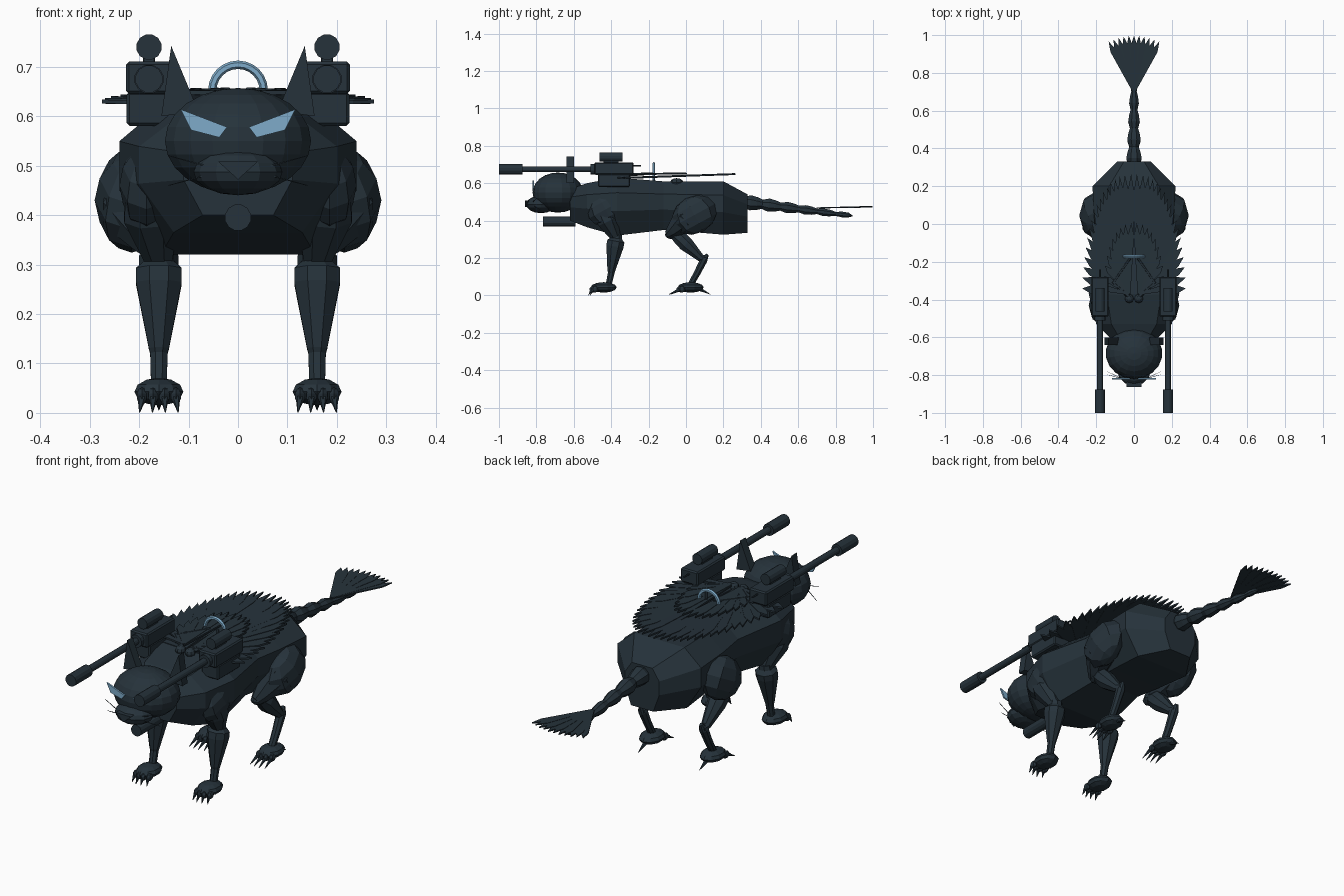
import bpy, bmesh, math
from mathutils import Vector, Matrix

cube = bpy.data.objects.get("Cube")
if cube:
    bpy.data.objects.remove(cube)


def material(name, rgb):
    m = bpy.data.materials.new(name)
    m.use_nodes = True
    m.diffuse_color = (*rgb, 1)
    m.node_tree.nodes["Principled BSDF"].inputs["Base Color"].default_value = (*rgb, 1)
    return m


DARK = material("dark slate", (0.019, 0.032, 0.043))
BLUE = material("pale blue", (0.21, 0.41, 0.59))


def finish(name, bm, mat=DARK):
    bmesh.ops.recalc_face_normals(bm, faces=bm.faces)
    me = bpy.data.meshes.new(name)
    bm.to_mesh(me)
    bm.free()
    me.materials.append(mat)
    ob = bpy.data.objects.new(name, me)
    bpy.context.collection.objects.link(ob)
    return ob


def skin(bm, rings):
    """Join rings of points into a capped solid."""
    loops = [[bm.verts.new(p) for p in ring] for ring in rings]
    n = len(loops[0])
    for a, b in zip(loops, loops[1:]):
        for i in range(n):
            j = (i + 1) % n
            bm.faces.new((a[i], a[j], b[j], b[i]))
    bm.faces.new(loops[0])
    bm.faces.new(loops[-1])


def sweep(name, pts, n=8, mat=DARK):
    """Round solid through (x, y, z, radius) points."""
    bm = bmesh.new()
    rings = []
    for i, (x, y, z, r) in enumerate(pts):
        d = Vector(pts[min(i + 1, len(pts) - 1)][:3]) - Vector(pts[max(i - 1, 0)][:3])
        side = Vector((1, 0, 0)) if abs(d.normalized().x) < 0.8 else Vector((0, 0, 1))
        u = d.cross(side).normalized()
        v = d.cross(u).normalized()
        angles = [math.tau * (k + 0.5) / n for k in range(n)]
        rings.append([Vector((x, y, z)) + r * (u * math.cos(a) + v * math.sin(a)) for a in angles])
    skin(bm, rings)
    return finish(name, bm, mat)


def ball(name, centre, radii, u=12, v=8, tilt=0, mat=DARK):
    bm = bmesh.new()
    m = Matrix.Translation(centre) @ Matrix.Rotation(tilt, 4, "X") @ Matrix.Diagonal((*radii, 1))
    bmesh.ops.create_uvsphere(bm, u_segments=u, v_segments=v, radius=1, matrix=m)
    return finish(name, bm, mat)


def box(name, x, y, z, bevel=0.006):
    bm = bmesh.new()
    mid = [(a + b) / 2 for a, b in (x, y, z)]
    size = [b - a for a, b in (x, y, z)]
    bmesh.ops.create_cube(bm, size=1, matrix=Matrix.Translation(mid) @ Matrix.Diagonal((*size, 1)))
    bmesh.ops.bevel(bm, geom=bm.edges[:], offset=bevel, segments=1, affect="EDGES")
    return finish(name, bm)


def front_plate(name, outline, y0, y1, mat=DARK):
    """Outline in x and z, given depth along y."""
    bm = bmesh.new()
    skin(bm, [[(x, y, z) for x, z in outline] for y in (y0, y1)])
    return finish(name, bm, mat)


def feather(bm, root, tip, width, thick=0.008):
    root, tip = Vector(root), Vector(tip)
    d = tip - root
    w = d.cross(Vector((0, 0, 1))).normalized() * width
    up = Vector((0, 0, thick / 2))
    shape = [root - w * 0.4, root + d * 0.82 - w, tip, root + d * 0.82 + w, root + w * 0.4]
    skin(bm, [[p - up for p in shape], [p + up for p in shape]])


# Torso: faceted cross-sections (y, half width, bottom, top)
sections = [(-0.62, 0.11, 0.40, 0.57), (-0.53, 0.20, 0.365, 0.60), (-0.37, 0.24, 0.32, 0.63),
            (-0.12, 0.19, 0.35, 0.61), (0.02, 0.21, 0.34, 0.61), (0.20, 0.22, 0.325, 0.61),
            (0.33, 0.09, 0.335, 0.54)]
profile = [(0.65, 0), (1, 0.42), (1, 0.74), (0.6, 1), (-0.6, 1), (-1, 0.74), (-1, 0.42), (-0.65, 0)]
bm = bmesh.new()
skin(bm, [[(w * a, y, lo + (hi - lo) * h) for a, h in profile] for y, w, lo, hi in sections])
finish("torso", bm)

# Head
ball("head", (0, -0.685, 0.55), (0.15, 0.135, 0.107), 18, 12)
ball("muzzle", (0, -0.775, 0.487), (0.09, 0.08, 0.047), 12, 8)
front_plate("nose", [(-0.04, 0.508), (0.04, 0.508), (0, 0.472)], -0.862, -0.83)
sweep("chin_barrel", [(0, -0.70, 0.395, 0.014), (0, -0.765, 0.395, 0.014),
                      (0, -0.765, 0.395, 0.027), (0, -0.59, 0.395, 0.027)], 12)

for s, side in ((1, "left"), (-1, "right")):
    front_plate(side + "_eye", [(s * x, z) for x, z in
                ((0.116, 0.614), (0.095, 0.572), (0.038, 0.557), (0.022, 0.578))], -0.822, -0.814, BLUE)
    front_plate(side + "_ear", [(s * x, z) for x, z in
                ((0.08, 0.61), (0.155, 0.60), (0.135, 0.742))], -0.64, -0.60)
    for k in (-1, 1):
        sweep(side + "_whisker", [(s * 0.06, -0.82, 0.49 + k * 0.008, 0.002),
                                  (s * 0.14, -0.79 - k * 0.008, 0.49 + k * 0.03, 0.001)], 4)

    # Back gun with sight
    gx = s * 0.18
    box(side + "_gun_mount", (gx - 0.045, gx + 0.045), (-0.47, -0.30), (0.58, 0.65))
    box(side + "_gun_body", (gx - 0.046, gx + 0.046), (-0.49, -0.28), (0.645, 0.711))
    sweep(side + "_gun_barrel", [(gx, y, 0.675, r) for y, r in
          ((-0.97, 0.014), (-1, 0.014), (-1, 0.028), (-0.875, 0.028), (-0.875, 0.016),
           (-0.51, 0.016), (-0.51, 0.03), (-0.46, 0.03))], 12)
    sweep(side + "_gun_pin", [(gx, -0.29, 0.693, 0.004), (gx, -0.24, 0.693, 0.004)], 6)
    sweep(side + "_sight", [(gx, y, 0.74, r) for y, r in
          ((-0.45, 0.016), (-0.462, 0.016), (-0.462, 0.026), (-0.34, 0.026))], 12)
    sweep(side + "_sight_lens", [(gx, -0.458, 0.74, 0.016), (gx, -0.45, 0.74, 0.016)], 12, BLUE)
    box(side + "_sight_foot", (gx - 0.012, gx + 0.012), (-0.44, -0.36), (0.70, 0.73), 0.002)

    # Folded wing: a broad lower fan and a narrow upper fan
    bm = bmesh.new()
    for count, scale, z, width in ((18, 1, 0.626, 0.021), (10, 0.6, 0.646, 0.016)):
        for i in range(count):
            a = (i + 0.3) / count * math.pi / 2
            lift = 0.022 * math.cos(a) if scale == 1 else 0.006 * math.cos(a)
            tip = (s * 0.275 * scale * math.sin(a) ** 0.8,
                   -0.38 + 0.645 * scale * math.cos(a), z + lift + 0.002 * (i % 2))
            feather(bm, (s * 0.025, -0.37, z + 0.002 * (i % 2)), tip, width)
    finish(side + "_wing", bm)
    sweep(side + "_wing_bone", [(s * 0.02, -0.39, 0.64, 0.012), (s * 0.11, -0.31, 0.645, 0.010),
                                (s * 0.02, -0.18, 0.652, 0.007)], 6)
    ball(side + "_wing_shoulder", (s * 0.025, -0.395, 0.632), (0.024, 0.024, 0.022), 8, 6)
    ball(side + "_wing_joint", (s * 0.11, -0.05, 0.605), (0.03, 0.035, 0.022), 8, 6)

    # Front leg
    ball(side + "_shoulder", (s * 0.185, -0.43, 0.46), (0.055, 0.10, 0.085), 8, 6, 0.5)
    sweep(side + "_front_upper_leg", [(s * 0.18, -0.46, 0.48, 0.05), (s * 0.175, -0.42, 0.40, 0.06),
                                      (s * 0.16, -0.375, 0.31, 0.03)])
    sweep(side + "_front_lower_leg", [(s * 0.16, y, z, r) for y, z, r in
          ((-0.37, 0.325, 0.03), (-0.372, 0.305, 0.033), (-0.375, 0.29, 0.05), (-0.38, 0.262, 0.05),
           (-0.40, 0.13, 0.022), (-0.40, 0.12, 0.019), (-0.415, 0.05, 0.017))])

    # Hind leg
    ball(side + "_haunch", (s * 0.215, 0.045, 0.43), (0.075, 0.125, 0.10), 8, 6, 0.5)
    sweep(side + "_thigh", [(s * 0.20, 0.08, 0.47, 0.06), (s * 0.20, 0.0, 0.41, 0.08),
                            (s * 0.17, -0.07, 0.345, 0.04), (s * 0.16, -0.095, 0.325, 0.025)])
    ball(side + "_knee", (s * 0.16, -0.075, 0.325), (0.032, 0.038, 0.024), 8, 6)
    sweep(side + "_shin", [(s * 0.16, y, z, r) for y, z, r in
          ((-0.07, 0.33, 0.025), (-0.03, 0.305, 0.043), (0.0, 0.275, 0.043),
           (0.08, 0.20, 0.022), (0.11, 0.195, 0.016))])
    sweep(side + "_hock", [(s * 0.16, y, z, r) for y, z, r in
          ((0.115, 0.22, 0.008), (0.095, 0.19, 0.022), (0.06, 0.12, 0.019), (0.02, 0.05, 0.017))])
    sweep(side + "_spur", [(s * 0.16, 0.07, 0.035, 0.012), (s * 0.16, 0.13, 0.006, 0.001)], 6)

    # Paws with toes and claws
    for part, y, reach, drop in (("front", -0.44, 0.015, 0.003), ("hind", 0.025, 0.05, 0.008)):
        ball(f"{side}_{part}_paw", (s * 0.16, y, 0.043), (0.052, 0.07, 0.028), 10, 6)
        for i in range(4):
            k = i - 1.5
            x, ty = s * 0.16 + k * 0.023, y - 0.058 + 0.008 * abs(k)
            ball(f"{side}_{part}_toe", (x, ty, 0.034), (0.012, 0.022, 0.018), 6, 5)
            sweep(f"{side}_{part}_claw", [(x, ty - 0.012, 0.03, 0.009),
                                          (x + k * 0.003, ty - 0.012 - reach, drop - 0.002, 0.001)], 5)

# Ring standing on the back
bpy.ops.mesh.primitive_torus_add(location=(0, -0.172, 0.652), rotation=(math.pi / 2, 0, 0),
                                 major_radius=0.052, minor_radius=0.0085,
                                 major_segments=24, minor_segments=6)
ring = bpy.context.object
ring.name = "back_ring"
ring.data.materials.append(BLUE)

# Tail: swelling segments that shrink towards the tip
points = []
for i in range(6):
    y, r = 0.31 + i * 0.098, 0.044 - i * 0.0055
    for f, k in ((0, 0.7), (0.35, 1), (0.7, 0.85)):
        t = y + 0.098 * f
        points.append((0, t, 0.50 - 0.13 * (t - 0.31) if t < 0.8 else 0.4363 - 0.1 * (t - 0.8), r * k))
points.append((0, 0.89, 0.425, 0.003))
sweep("tail", points)

# Tail fan
bm = bmesh.new()
for i in range(11):
    a = math.radians(-27 + i * 5.4)
    feather(bm, (0, 0.70, 0.468),
            (0.295 * math.sin(a), 0.70 + 0.298 * math.cos(a), 0.473 + 0.002 * (i % 2)), 0.0165, 0.006)
finish("tail_fan", bm)
